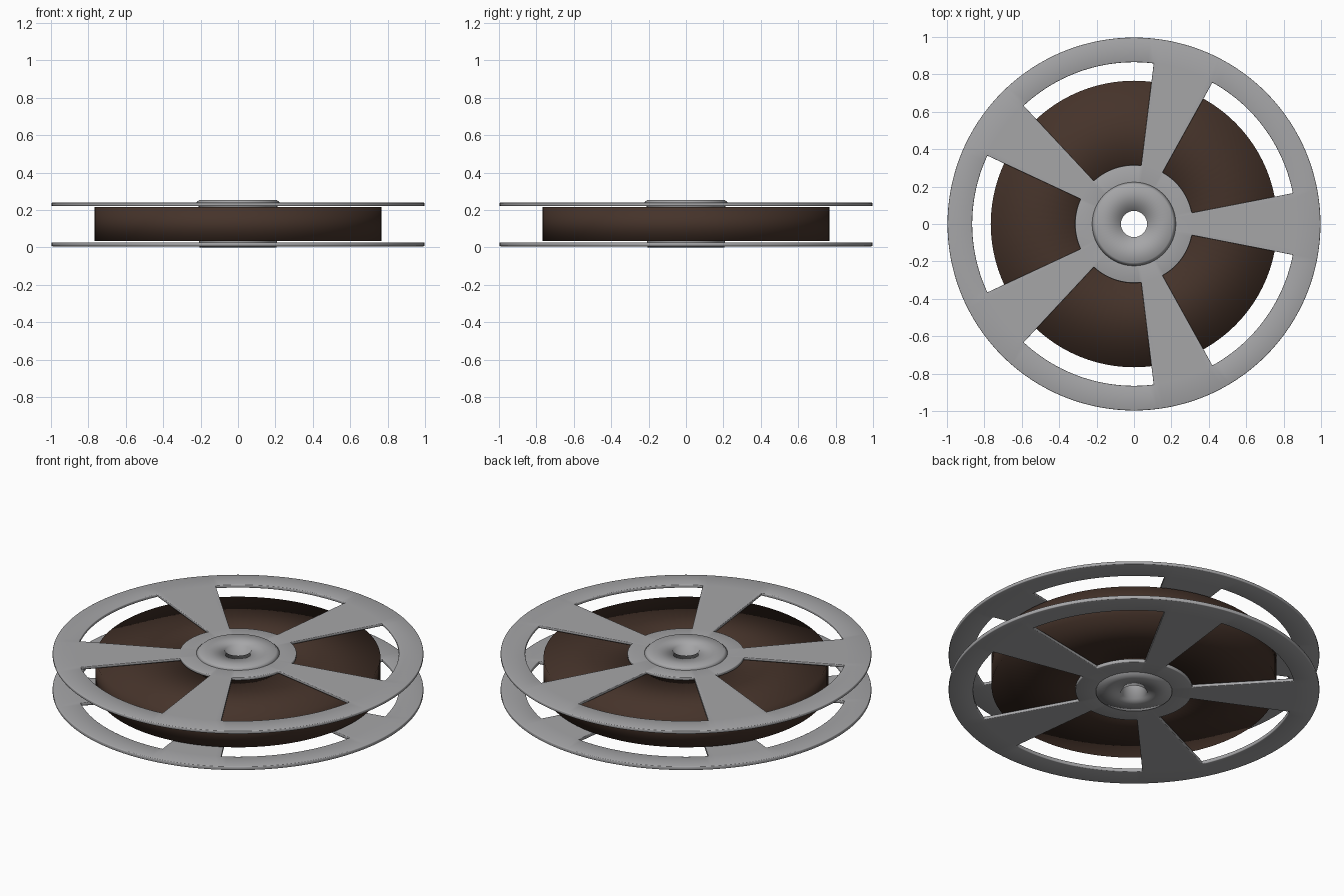
import bpy, bmesh
from math import sin, cos, radians

if "Cube" in bpy.data.objects:
    bpy.data.objects.remove(bpy.data.objects["Cube"])


def material(name, rgb):
    m = bpy.data.materials.new(name)
    m.use_nodes = True
    m.diffuse_color = (*rgb, 1)
    m.node_tree.nodes["Principled BSDF"].inputs["Base Color"].default_value = (*rgb, 1)
    return m


metal = material("grey metal", (0.38, 0.38, 0.39))
brown = material("dark brown film", (0.06, 0.033, 0.023))


def add_object(name, bm, mat):
    bmesh.ops.recalc_face_normals(bm, faces=bm.faces)
    mesh = bpy.data.meshes.new(name)
    bm.to_mesh(mesh)
    bm.free()
    mesh.materials.append(mat)
    ob = bpy.data.objects.new(name, mesh)
    bpy.context.collection.objects.link(ob)
    return ob


def ring(bm, r, z, steps, start=0.0):
    angles = [radians(start + 360 * i / steps) for i in range(steps)]
    return [bm.verts.new((r * cos(a), r * sin(a), z)) for a in angles]


def lathe(name, profile, mat, steps):
    """Spin a closed (radius, height) profile around z."""
    bm = bmesh.new()
    rings = [ring(bm, r, z, steps) for r, z in profile]
    for a, b in zip(rings, rings[1:] + rings[:1]):
        for i in range(steps):
            j = (i + 1) % steps
            bm.faces.new((a[i], a[j], b[j], b[i]))
    ob = add_object(name, bm, mat)
    ob.data.shade_smooth()
    return ob


def flange(name, z, thickness):
    """Thin disc with five wedge windows."""
    steps, windows, half_angle = 180, 5, 25
    bm = bmesh.new()
    rings = [ring(bm, r, z, steps, 1) for r in (0.15, 0.315, 0.865, 0.997)]
    pitch = 360 / windows
    for k, (a, b) in enumerate(zip(rings, rings[1:])):
        for i in range(steps):
            middle = 2 + 360 * i / steps
            offset = (middle - 180 + pitch / 2) % pitch - pitch / 2
            if k == 1 and abs(offset) < half_angle:
                continue
            j = (i + 1) % steps
            bm.faces.new((a[i], b[i], b[j], a[j]))
    ob = add_object(name, bm, metal)
    solid = ob.modifiers.new("thickness", "SOLIDIFY")
    solid.thickness = thickness
    solid.offset = -1
    bevel = ob.modifiers.new("soft edge", "BEVEL")
    bevel.width = 0.004
    bevel.segments = 2
    bevel.limit_method = "ANGLE"
    bevel.angle_limit = radians(50)
    bpy.ops.object.select_all(action="DESELECT")
    ob.select_set(True)
    bpy.context.view_layer.objects.active = ob
    bpy.ops.object.shade_smooth_by_angle(angle=radians(30))


# Side discs
flange("top_flange", 0.239, 0.018)
flange("bottom_flange", 0.027, 0.021)

# Wound film between the discs
lathe("wound_film", [(0.19, 0.035), (0.766, 0.035), (0.766, 0.215), (0.19, 0.215)], brown, 96)

# Hub with a centre hole, raised above the top disc
lathe("hub", [(0.07, 0.0), (0.205, 0.0), (0.21, 0.035), (0.21, 0.22),
              (0.225, 0.238), (0.207, 0.254), (0.07, 0.254)], metal, 64)
